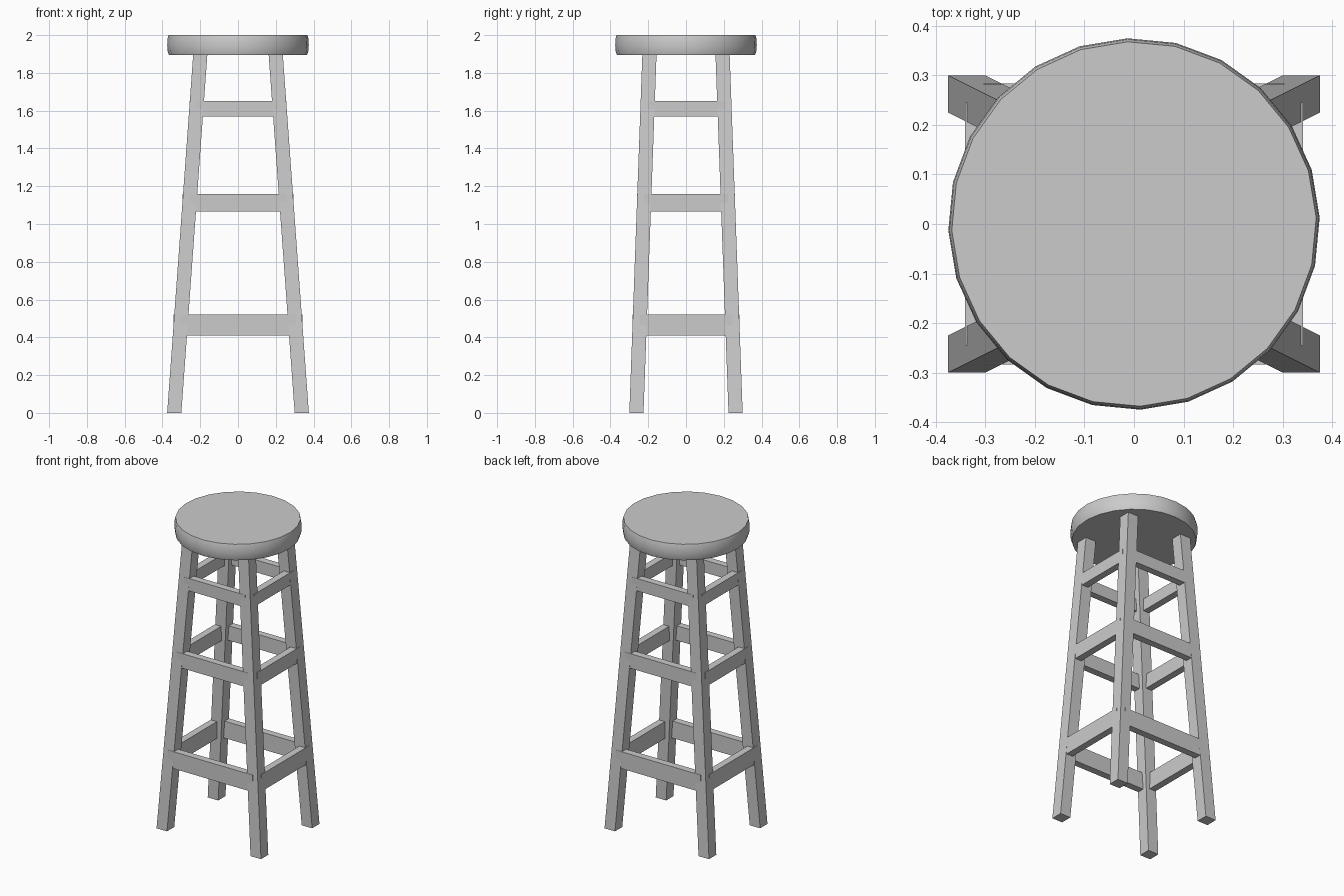
import bpy
import bmesh
from math import cos, sin, radians, tau

cube = bpy.data.objects.get("Cube")
if cube:
    bpy.data.objects.remove(cube, do_unlink=True)

grey = bpy.data.materials.new("plain grey")
grey.use_nodes = True
colour = (0.6, 0.6, 0.6, 1)
grey.diffuse_color = colour
grey.node_tree.nodes["Principled BSDF"].inputs["Base Color"].default_value = colour

LEG_TOP = 1.9
THICK = 0.075          # leg width
FOOT = (0.375, 0.30)   # outer corner of a leg at the floor
HEAD = (0.237, 0.231)  # outer corner of a leg under the seat


def finish(name, bm):
    bmesh.ops.recalc_face_normals(bm, faces=bm.faces[:])
    mesh = bpy.data.meshes.new(name)
    bm.to_mesh(mesh)
    bm.free()
    mesh.materials.append(grey)
    obj = bpy.data.objects.new(name, mesh)
    bpy.context.collection.objects.link(obj)
    return obj


def outer(axis, z):
    """Outer face position of the legs along an axis at height z."""
    return FOOT[axis] + (HEAD[axis] - FOOT[axis]) * z / LEG_TOP


def box(name, low, high):
    bm = bmesh.new()
    bmesh.ops.create_cube(bm, size=1)
    for v in bm.verts:
        v.co = [low[i] if v.co[i] < 0 else high[i] for i in range(3)]
    return finish(name, bm)


# Splayed square legs
for y_name, sy in (("front", -1), ("back", 1)):
    for x_name, sx in (("right", -1), ("left", 1)):
        bm = bmesh.new()
        bmesh.ops.create_cube(bm, size=1)
        for v in bm.verts:
            z = LEG_TOP if v.co.z > 0 else 0
            x = outer(0, z) - (THICK if v.co.x < 0 else 0)
            y = outer(1, z) - (THICK if v.co.y < 0 else 0)
            v.co = (sx * x, sy * y, z)
        finish(f"{y_name}_{x_name}_leg", bm)

# Three rings of rungs, flush with the outside of the legs
RUNG = 0.045
for level, z0, z1 in (("lower", 0.41, 0.52), ("middle", 1.065, 1.16), ("upper", 1.57, 1.65)):
    mid = (z0 + z1) / 2
    x, y = outer(0, mid), outer(1, mid)
    ex, ey = x - THICK / 2, y - THICK / 2
    for name, s in (("front", -1), ("back", 1)):
        ys = sorted((s * y, s * (y - RUNG)))
        box(f"{level}_{name}_rung", (-ex, ys[0], z0), (ex, ys[1], z1))
    for name, s in (("right", -1), ("left", 1)):
        xs = sorted((s * x, s * (x - RUNG)))
        box(f"{level}_{name}_rung", (xs[0], -ey, z0), (xs[1], ey, z1))

# Round seat with a softly bulging rim
SIDES = 24
profile = [(0.366, 1.895), (0.372, 1.912), (0.375, 1.947), (0.373, 1.98), (0.368, 2.0)]
bm = bmesh.new()
rings = []
for r, z in profile:
    angles = [tau * i / SIDES + radians(2) for i in range(SIDES)]
    rings.append([bm.verts.new((r * cos(a), r * sin(a), z)) for a in angles])
for a, b in zip(rings, rings[1:]):
    for i in range(SIDES):
        j = (i + 1) % SIDES
        bm.faces.new((a[i], a[j], b[j], b[i]))
bm.faces.new(rings[0][::-1])
bm.faces.new(rings[-1])
seat = finish("seat", bm)
bpy.ops.object.select_all(action="DESELECT")
seat.select_set(True)
bpy.context.view_layer.objects.active = seat
bpy.ops.object.shade_smooth_by_angle(angle=radians(35))
